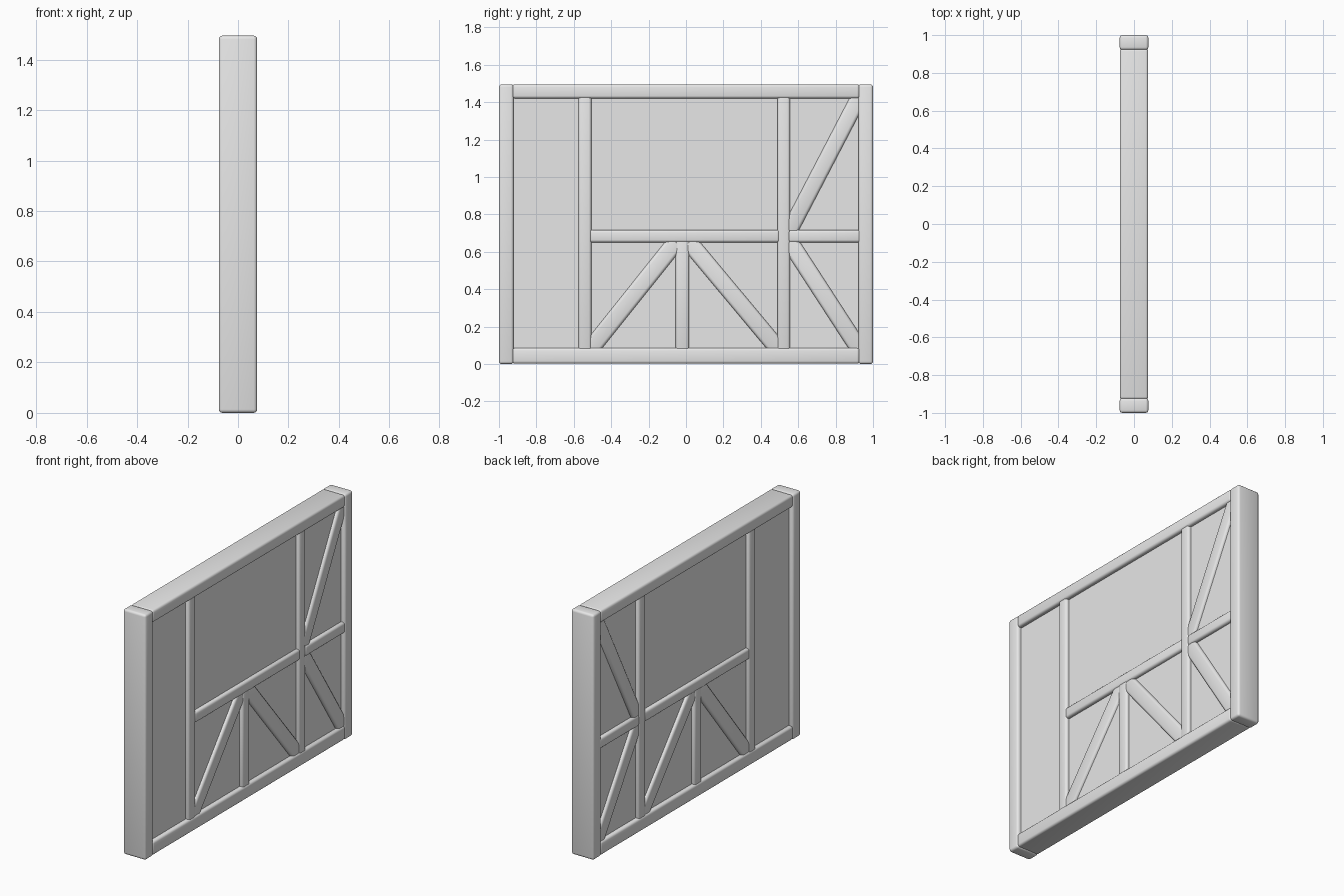
import bpy
import math

cube = bpy.data.objects.get("Cube")
if cube:
    bpy.data.objects.remove(cube, do_unlink=True)

grey = bpy.data.materials.new("plain_grey")
grey.use_nodes = True
grey.diffuse_color = (0.8, 0.8, 0.8, 1)
grey.node_tree.nodes["Principled BSDF"].inputs["Base Color"].default_value = (0.8, 0.8, 0.8, 1)


def block(name, center, size, angle=0.0, bevel=0.014):
    """Box in the wall plane, rounded and turned about x."""
    bpy.ops.mesh.primitive_cube_add(size=1, location=center)
    ob = bpy.context.object
    ob.name = name
    ob.scale = size
    bpy.ops.object.transform_apply(location=False, rotation=False, scale=True)
    ob.rotation_euler.x = angle
    ob.data.materials.append(grey)
    if bevel:
        mod = ob.modifiers.new("rounded_edges", "BEVEL")
        mod.width = bevel
        mod.segments = 3
        bpy.ops.object.modifier_apply(modifier=mod.name)
        bpy.ops.object.shade_smooth_by_angle(angle=math.radians(40))
    return ob


def beam(name, y0, y1, z0, z1, depth, bevel=0.014):
    return block(name, (0, (y0 + y1) / 2, (z0 + z1) / 2), (depth, y1 - y0, z1 - z0), 0, bevel)


def brace(name, a, b, width=0.092, depth=0.134):
    """Diagonal timber between two corners of a bay."""
    dy, dz = b[0] - a[0], b[1] - a[1]
    return block(name, (0, (a[0] + b[0]) / 2, (a[1] + b[1]) / 2),
                 (depth, math.hypot(dy, dz) + 0.03, width), math.atan2(dz, dy), 0.016)


# Infill panel
beam("wall_panel", -0.95, 0.95, 0.04, 1.46, 0.10, 0)

# Outer frame
beam("front_corner_post", -1.0, -0.922, 0, 1.495, 0.152)
beam("back_corner_post", 0.922, 1.0, 0, 1.495, 0.152)
beam("top_beam", -0.928, 0.928, 1.42, 1.495, 0.15)
beam("bottom_beam", -0.928, 0.928, 0.002, 0.086, 0.15)

# Inner posts
beam("front_inner_post", -0.575, -0.506, 0.07, 1.435, 0.142)
beam("back_inner_post", 0.488, 0.556, 0.07, 1.435, 0.142)
beam("short_post", -0.055, 0.017, 0.07, 0.665, 0.140)

# Rails
beam("middle_rail", -0.515, 0.50, 0.65, 0.717, 0.144)
beam("back_rail", 0.548, 0.935, 0.65, 0.717, 0.144)

# Diagonal braces
brace("front_brace", (-0.506, 0.086), (-0.055, 0.65))
brace("centre_brace", (0.017, 0.65), (0.488, 0.086))
brace("back_lower_brace", (0.556, 0.65), (0.922, 0.086))
brace("back_upper_brace", (0.556, 0.717), (0.922, 1.42), 0.086)
